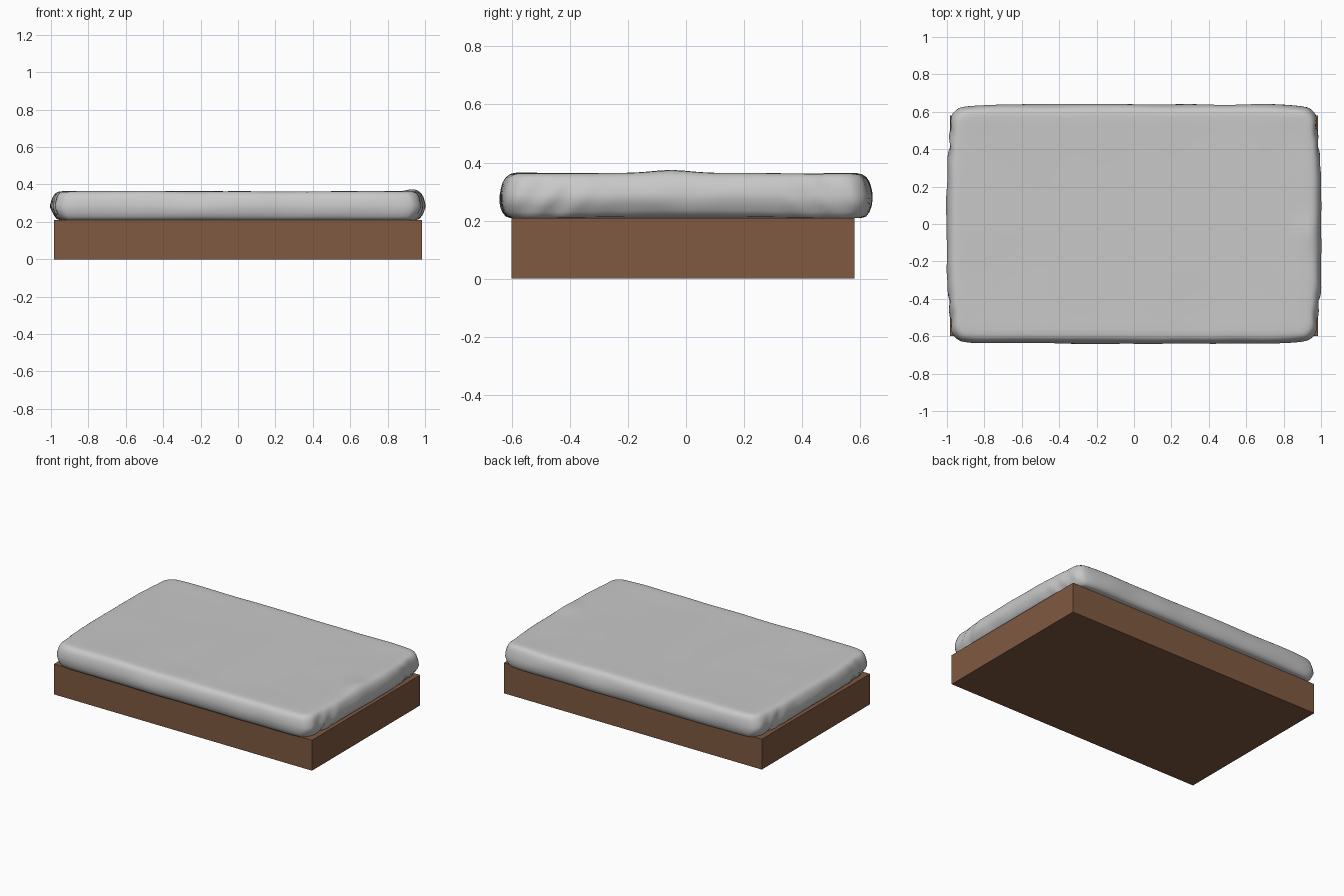
import bpy, bmesh, math
from mathutils import Vector, noise

if "Cube" in bpy.data.objects:
    bpy.data.objects.remove(bpy.data.objects["Cube"])


def material(name, rgb):
    m = bpy.data.materials.new(name)
    m.diffuse_color = (*rgb, 1)
    m.use_nodes = True
    m.node_tree.nodes["Principled BSDF"].inputs["Base Color"].default_value = m.diffuse_color
    return m


def add_object(name, bm, mat):
    bmesh.ops.recalc_face_normals(bm, faces=bm.faces)
    me = bpy.data.meshes.new(name)
    bm.to_mesh(me)
    bm.free()
    me.materials.append(mat)
    ob = bpy.data.objects.new(name, me)
    bpy.context.collection.objects.link(ob)
    return ob


wood = material("brown wood", (0.21, 0.10, 0.052))
cloth = material("grey sheet", (0.58, 0.58, 0.58))

# Wooden base block
bm = bmesh.new()
bmesh.ops.create_cube(bm, size=1)
for v in bm.verts:
    v.co = Vector((v.co.x * 1.97, v.co.y * 1.18 - 0.01, (v.co.z + 0.5) * 0.21))
add_object("bed_base", bm, wood)

# Mattress: rounded-rectangle rings stacked along a bulging side profile
HX, HY = 1.0, 0.64
PROFILE = [(0.45, 0.212), (0.2, 0.212), (0.07, 0.21), (0.035, 0.21), (0.022, 0.214),
           (0.01, 0.23), (0.003, 0.25), (0, 0.27), (0, 0.29), (0.004, 0.31),
           (0.01, 0.33), (0.02, 0.347), (0.033, 0.357), (0.05, 0.361),
           (0.075, 0.362), (0.12, 0.361), (0.2, 0.36), (0.3, 0.36), (0.45, 0.36)]


def outline(hx, hy, r, nx=60, ny=44, nc=5):
    """Points round a rectangle with rounded corners."""
    pts = []
    ix, iy = hx - r, hy - r
    for cx, cy, a, n, dx, dy in ((ix, iy, 0, nx, -1, 0), (-ix, iy, 90, ny, 0, -1),
                                 (-ix, -iy, 180, nx, 1, 0), (ix, -iy, 270, ny, 0, 1)):
        for i in range(nc):
            t = math.radians(a + 90 * i / nc)
            pts.append((cx + r * math.cos(t), cy + r * math.sin(t)))
        t = math.radians(a + 90)
        sx, sy = cx + r * math.cos(t), cy + r * math.sin(t)
        for i in range(n):
            pts.append((sx + dx * 2 * ix * i / n, sy + dy * 2 * iy * i / n))
    return pts


def drape(x, y, z, inset):
    """Bow the sides, pleat the ends and crease the cloth."""
    u, v = x / HX, y / HY
    side = max(0, 1 - inset / 0.08)
    end = side * max(0, min(1, (abs(u) - 0.93) / 0.03))
    h = (z - 0.21) / 0.15
    # corners pull in, so each side bows outward
    nx = x * (1 - 0.033 * abs(v) ** 5)
    ny = y * (1 - 0.045 * abs(u) ** 14)
    # diagonal pleats near the end corners
    near = math.exp(-((abs(v) - 0.75) / 0.2) ** 2)
    pleat = math.sin(abs(y) * 55 + h * 6) * near * (1 - 0.75 * h)
    nx -= math.copysign(1, x) * end * (0.008 * near + 0.009 * pleat)
    # lower edge of the ends lifts and tucks in between the pleats
    nx -= math.copysign(1, x) * end * 0.012 * max(0, 1 - 2.5 * h)
    z += end * 0.008 * max(0, 1 - v * v * 2) * (1 - h)
    # soft unevenness of the cloth
    ny += 0.007 * side * noise.noise((x * 4, y * 2, z * 6))
    nx += 0.006 * side * noise.noise((x * 2, y * 7, z * 12))
    if h > 0.7:
        z += 0.004 * noise.noise((x * 3, y * 3, 5)) + 0.001
        z += 0.012 * math.exp(-((x - 0.93) / 0.05) ** 2 - ((y + 0.05) / 0.1) ** 2)
    return nx, ny, z


bm = bmesh.new()
rings = []
for inset, z in PROFILE:
    pts = outline(HX - inset, HY - inset, 0.045 if inset < 0.1 else 0.03)
    rings.append([bm.verts.new(drape(x, y, z, inset)) for x, y in pts])
for a, b in zip(rings, rings[1:]):
    for i in range(len(a)):
        j = (i + 1) % len(a)
        bm.faces.new((a[i], a[j], b[j], b[i]))
bm.faces.new(rings[0])
bm.faces.new(rings[-1])
mattress = add_object("mattress", bm, cloth)
for p in mattress.data.polygons:
    p.use_smooth = True
